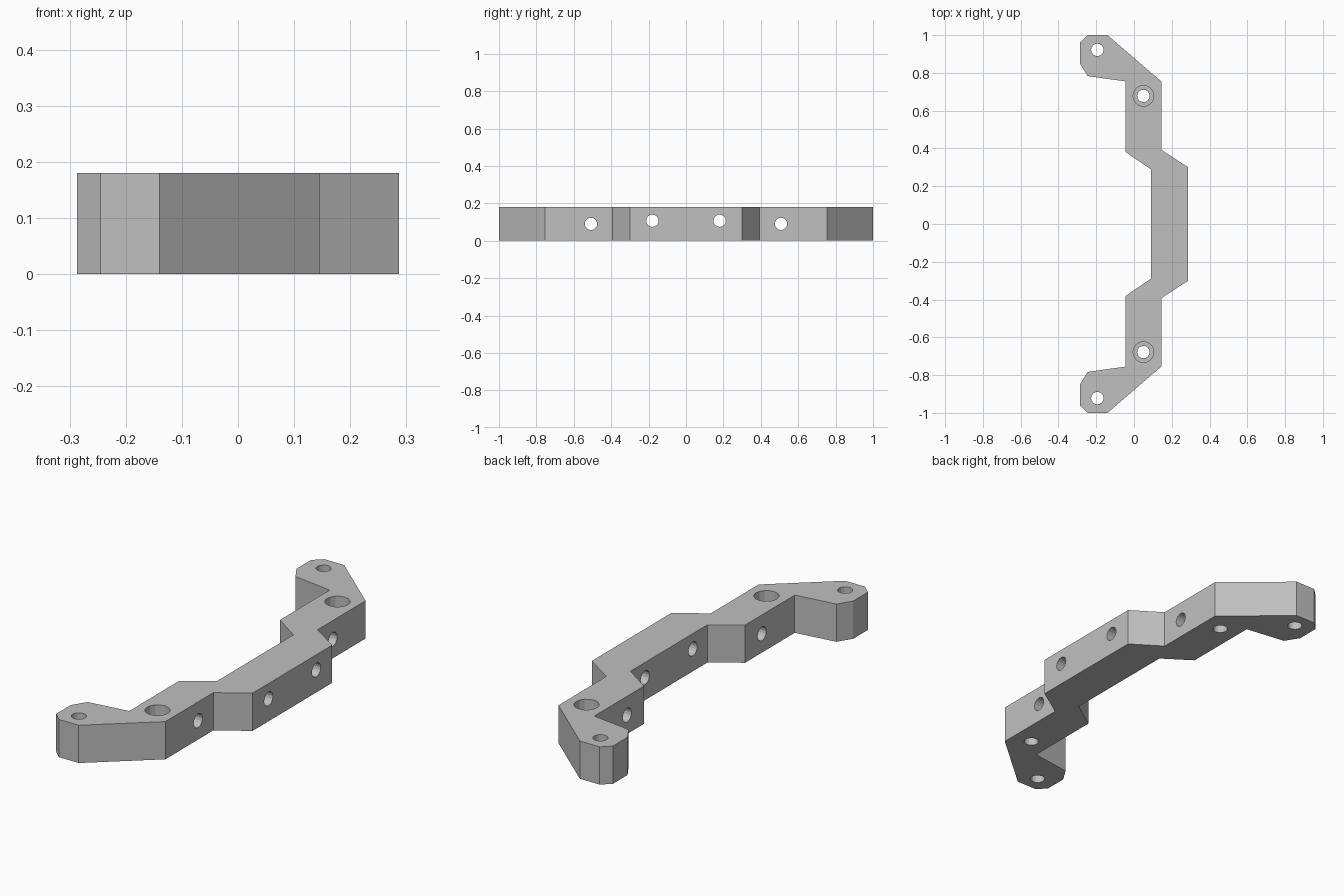
import bpy
import bmesh
from math import pi

THICK = 0.18

cube = bpy.data.objects.get("Cube")
if cube:
    bpy.data.objects.remove(cube, do_unlink=True)

grey = bpy.data.materials.new("plain grey")
grey.use_nodes = True
colour = (0.53, 0.53, 0.53, 1)
grey.diffuse_color = colour
grey.node_tree.nodes["Principled BSDF"].inputs["Base Color"].default_value = colour

# Bracket outline: one half, mirrored across y = 0
half = [(0.287, 0.3), (0.145, 0.393), (0.145, 0.754), (-0.14, 1.0),
        (-0.245, 1.0), (-0.287, 0.96), (-0.287, 0.85), (-0.245, 0.783),
        (-0.045, 0.755), (-0.045, 0.381), (0.09, 0.289)]
outline = half + [(x, -y) for x, y in reversed(half)]

bm = bmesh.new()
base = bm.faces.new([bm.verts.new((x, y, 0)) for x, y in outline])
extruded = bmesh.ops.extrude_face_region(bm, geom=[base])["geom"]
top = [v for v in extruded if isinstance(v, bmesh.types.BMVert)]
bmesh.ops.translate(bm, verts=top, vec=(0, 0, THICK))
bmesh.ops.recalc_face_normals(bm, faces=bm.faces)
mesh = bpy.data.meshes.new("bracket")
bm.to_mesh(mesh)
bm.free()
mesh.materials.append(grey)
bracket = bpy.data.objects.new("bracket", mesh)
bpy.context.collection.objects.link(bracket)


def drill(name, radius, length, centre, rotation=(0, 0, 0)):
    """Cut a round hole through the bracket."""
    bpy.ops.mesh.primitive_cylinder_add(vertices=16, radius=radius, depth=length,
                                        location=centre, rotation=rotation)
    cutter = bpy.context.object
    cutter.name = name
    cutter.hide_render = True
    cutter.data.materials.append(grey)
    cut = bracket.modifiers.new(name, "BOOLEAN")
    cut.operation = "DIFFERENCE"
    cut.solver = "EXACT"
    cut.object = cutter
    bpy.context.view_layer.objects.active = bracket
    bpy.ops.object.modifier_apply(modifier=cut.name)
    bpy.data.objects.remove(cutter, do_unlink=True)


for side in (-1, 1):
    # Upright holes at the ends, and counterbored holes beside them
    drill("end_hole", 0.033, 1, (-0.194, side * 0.922, 0))
    drill("mount_hole", 0.033, 1, (0.05, side * 0.678, 0))
    drill("counterbore", 0.055, 0.2, (0.05, side * 0.678, THICK))
    # Holes running crosswise through the bar
    drill("outer_cross_hole", 0.033, 1, (0, side * 0.508, 0.09), (0, pi / 2, 0))
    drill("inner_cross_hole", 0.033, 1, (0, side * 0.18, 0.107), (0, pi / 2, 0))
